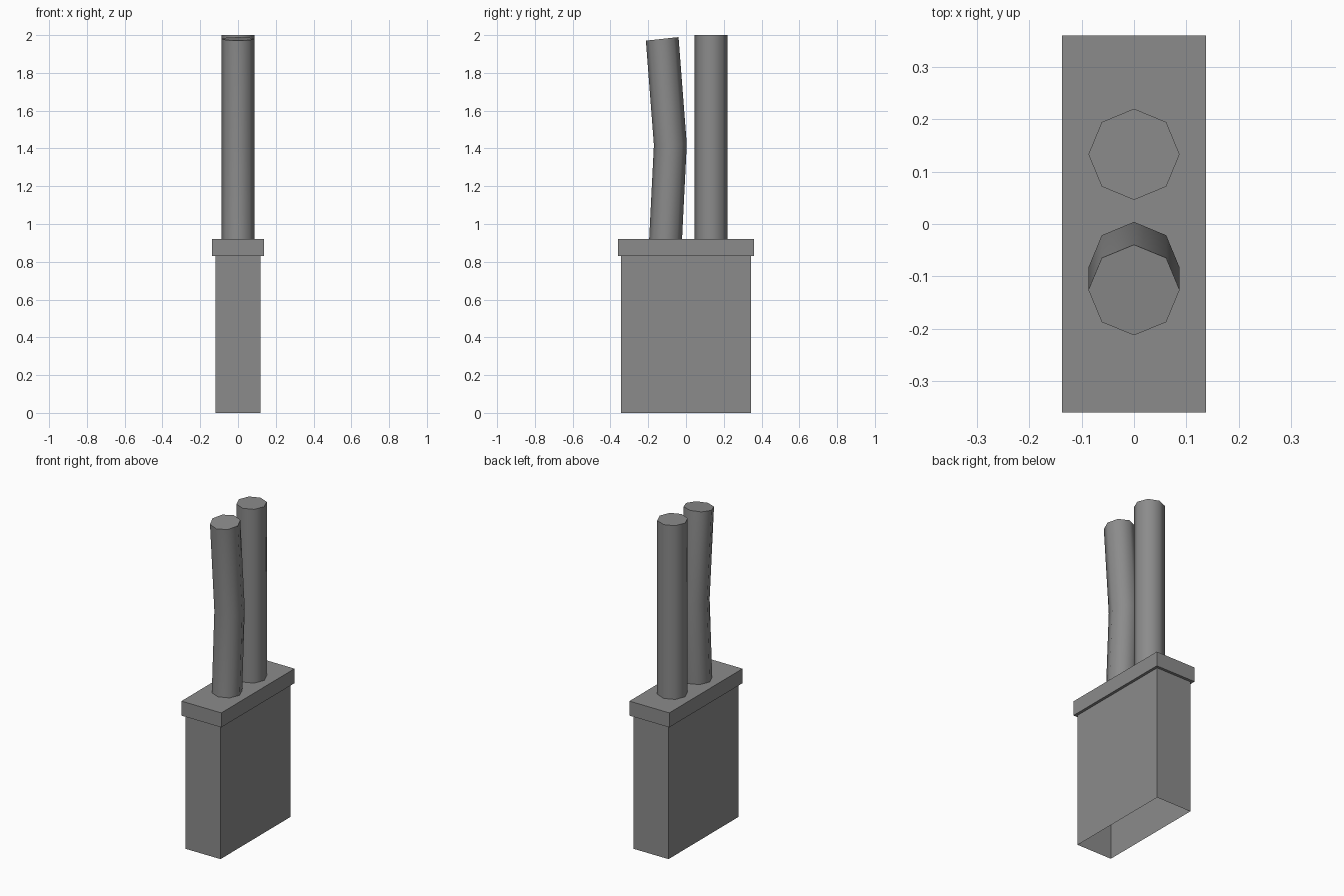
import bpy, bmesh
from math import radians
from mathutils import Matrix, Vector

if "Cube" in bpy.data.objects:
    bpy.data.objects.remove(bpy.data.objects["Cube"], do_unlink=True)

GREY = (0.26, 0.26, 0.26, 1)
grey = bpy.data.materials.new("grey")
grey.use_nodes = True
grey.diffuse_color = GREY
grey.node_tree.nodes["Principled BSDF"].inputs["Base Color"].default_value = GREY


def finish(name, bm):
    mesh = bpy.data.meshes.new(name)
    bm.to_mesh(mesh)
    bm.free()
    obj = bpy.data.objects.new(name, mesh)
    bpy.context.collection.objects.link(obj)
    mesh.materials.append(grey)
    return obj


def extrude_to(bm, face, half_x, half_y, z):
    """Extrude a rectangular face and fit it to the given half sizes and height."""
    new = bmesh.ops.extrude_discrete_faces(bm, faces=[face])["faces"][0]
    for v in new.verts:
        v.co = Vector((half_x if v.co.x > 0 else -half_x,
                       half_y if v.co.y > 0 else -half_y, z))
    return new


# Housing: hollow box open at the bottom, with a wider collar on top
BODY, COLLAR = (0.12, 0.343), (0.137, 0.36)
BODY_TOP, COLLAR_TOP = 0.83, 0.92
bm = bmesh.new()
hx, hy = BODY
base = bm.faces.new([bm.verts.new((x, y, 0)) for x, y in
                     ((-hx, -hy), (hx, -hy), (hx, hy), (-hx, hy))])
top = extrude_to(bm, base, *BODY, BODY_TOP)
top = extrude_to(bm, top, *COLLAR, BODY_TOP)
extrude_to(bm, top, *COLLAR, COLLAR_TOP)
finish("housing", bm)


# Wires: octagonal rods swept through rings of (y, z, tilt in degrees)
def wire(name, rings, radius=0.087, sides=8):
    bm = bmesh.new()
    previous = None
    for y, z, tilt in rings:
        place = Matrix.Translation((0, y, z)) @ Matrix.Rotation(radians(tilt), 4, "X")
        ring = bmesh.ops.create_circle(bm, segments=sides, radius=radius,
                                       matrix=place)["verts"]
        if previous:
            for i in range(sides):
                j = (i + 1) % sides
                bm.faces.new((previous[i], previous[j], ring[j], ring[i]))
        previous = ring
    bm.faces.new(previous)
    bmesh.ops.recalc_face_normals(bm, faces=bm.faces)
    obj = finish(name, bm)
    bpy.ops.object.select_all(action="DESELECT")
    obj.select_set(True)
    bpy.context.view_layer.objects.active = obj
    bpy.ops.object.shade_smooth_by_angle(angle=radians(50))


wire("straight_wire", [(0.133, COLLAR_TOP, 0), (0.133, 2.0, 0)])
wire("bent_wire", [(-0.108, COLLAR_TOP, 0), (-0.083, 1.42, 1.5), (-0.126, 1.98, 6.2)])
